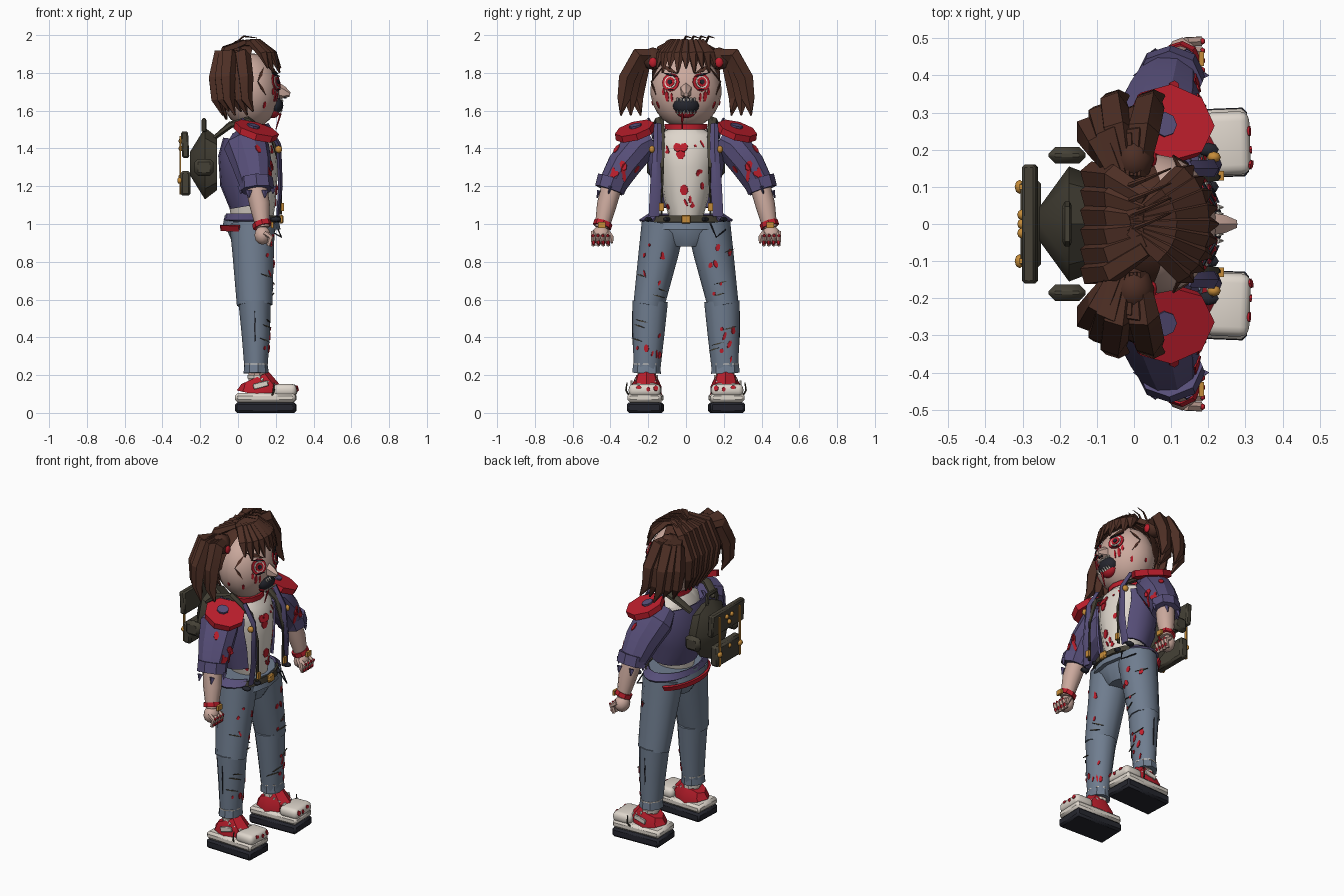
import bpy, bmesh, math, random
from mathutils import Vector, Matrix
from mathutils.bvhtree import BVHTree

random.seed(4)
if "Cube" in bpy.data.objects:
    bpy.data.objects.remove(bpy.data.objects["Cube"])


def material(name, *rgb):
    m = bpy.data.materials.new(name)
    m.use_nodes = True
    m.diffuse_color = (*rgb, 1)
    m.node_tree.nodes["Principled BSDF"].inputs["Base Color"].default_value = (*rgb, 1)
    return m


SKIN = material("pale skin", .60, .40, .34)
HAIR = material("dark brown hair", .075, .028, .018)
RED = material("blood red", .50, .013, .025)
PURPLE = material("purple denim", .095, .077, .19)
JEANS = material("blue grey jeans", .16, .205, .275)
WHITE = material("off white", .73, .67, .60)
OLIVE = material("dark olive canvas", .06, .053, .037)
BLACK = material("black rubber", .018, .019, .027)
GOLD = material("brass", .56, .26, .04)


def finish(bm, name, mat, mirror=False, angle=38):
    bmesh.ops.recalc_face_normals(bm, faces=bm.faces)
    me = bpy.data.meshes.new(name)
    bm.to_mesh(me)
    bm.free()
    me.materials.append(mat)
    me.shade_smooth()
    me.set_sharp_from_angle(angle=math.radians(angle))
    ob = bpy.data.objects.new(name + ("_left" if mirror else ""), me)
    bpy.context.collection.objects.link(ob)
    if mirror:
        me2 = me.copy()
        me2.transform(Matrix.Scale(-1, 4, (0, 1, 0)))
        me2.flip_normals()
        bpy.context.collection.objects.link(bpy.data.objects.new(name + "_right", me2))
    return ob


def tube(name, mat, rings, sides=10, ref=(1, 0, 0), mirror=False, arc=None, thick=.012, angle=38):
    """Loft through rings (x, y, z, a, b); a lies along ref. An arc leaves the ref side open."""
    bm = bmesh.new()
    pts = [Vector(r[:3]) for r in rings]
    loops = []
    for i, r in enumerate(rings):
        t = (pts[min(i + 1, len(pts) - 1)] - pts[max(i - 1, 0)]).normalized()
        u = Vector(ref)
        u = (u - t * u.dot(t)).normalized()
        v = t.cross(u)
        lo, hi, n = (0, math.tau, sides) if arc is None else (arc, math.tau - arc, sides + 1)
        angs = [lo + (hi - lo) * k / sides for k in range(n)]
        loops.append([bm.verts.new(pts[i] + u * r[3] * math.cos(g) + v * r[4] * math.sin(g)) for g in angs])
    for p, q in zip(loops, loops[1:]):
        for k in range(sides):
            j = (k + 1) % len(p)
            bm.faces.new((p[k], p[j], q[j], q[k]))
    if arc is None:
        bm.faces.new(loops[0])
        bm.faces.new(loops[-1])
    else:
        bmesh.ops.recalc_face_normals(bm, faces=bm.faces)
        bmesh.ops.solidify(bm, geom=bm.faces[:], thickness=thick)
    return finish(bm, name, mat, mirror, angle)


def box(name, mat, loc, size, rot=(0, 0, 0), bevel=0, mirror=False, segments=1):
    bm = bmesh.new()
    bmesh.ops.create_cube(bm, size=1)
    bm.transform(Matrix.Diagonal((*size, 1)))
    if bevel:
        bmesh.ops.bevel(bm, geom=bm.edges[:], offset=bevel, segments=segments, profile=.5, affect='EDGES')
    spin = Matrix.Rotation(rot[2], 4, 'Z') @ Matrix.Rotation(rot[1], 4, 'Y') @ Matrix.Rotation(rot[0], 4, 'X')
    bm.transform(Matrix.Translation(loc) @ spin)
    return finish(bm, name, mat, mirror)


def ball(name, mat, loc, size, seg=10, mirror=False):
    bm = bmesh.new()
    bmesh.ops.create_uvsphere(bm, u_segments=seg, v_segments=seg * 2 // 3, radius=1)
    bm.transform(Matrix.Translation(loc) @ Matrix.Diagonal((*size, 1)))
    return finish(bm, name, mat, mirror, 50)


def plates(name, mat, target, spots, lift=.001, n=7, ray=(-1, 0, 0), mirror=False):
    """Thin flat plates (across, z, width, height, spin) laid on a target surface."""
    tree = BVHTree.FromPolygons([v.co for v in target.data.vertices],
                                [p.vertices[:] for p in target.data.polygons])
    bm, d = bmesh.new(), Vector(ray)
    for c, z, w, h, s in spots:
        start = (Vector((0, c, z)) if d.x else Vector((c, 0, z))) - d
        hit, nor, _, _ = tree.ray_cast(start, d)
        if hit:
            m = Matrix.Translation(hit + nor * lift) @ nor.to_track_quat('Z', 'Y').to_matrix().to_4x4()
            m = m @ Matrix.Rotation(s, 4, 'Z') @ Matrix.Diagonal((w, h, 1, 1))
            bmesh.ops.create_cone(bm, cap_ends=True, segments=n, radius1=.5, radius2=.5, depth=.006, matrix=m)
    return finish(bm, name, mat, mirror)


def scatter(count, c0, c1, z0, z1, size=.03):
    return [(random.uniform(c0, c1), random.uniform(z0, z1), random.uniform(.3, .9) * size,
             random.uniform(.5, 1.5) * size, random.uniform(-.5, .5)) for _ in range(count)]


# Shoes and ankles
box("sole", BLACK, (.147, .215, .028), (.32, .185, .056), (0, 0, .04), .012, True)
box("midsole", WHITE, (.147, .215, .08), (.32, .18, .048), (0, 0, .04), .014, True)
toe = box("toe_cap", WHITE, (.25, .217, .12), (.125, .17, .065), (0, 0, .04), .026, True, 3)
plates("toe_blood", RED, toe, [(.16, .13, .025, .03, 0), (.2, .125, .02, .025, 0), (.25, .135, .028, .02, 0)], mirror=True)
tube("shoe_upper", RED, [(.1, .21, .095, .11, .082), (.11, .21, .14, .11, .08), (.09, .21, .185, .08, .06)], 8, mirror=True)
for i in range(3):
    box(f"lace_{i}", WHITE, (.135 + .03 * i, .212, .176 - .014 * i), (.015, .12 - .01 * i, .018), (0, .45, .15), .004, True)
box("shoe_side_panel", WHITE, (.12, .289, .148), (.08, .012, .03), (0, -.25, 0), .003, True)
tube("ankle", SKIN, [(.1, .207, .15, .045, .05), (.1, .207, .26, .045, .052)], mirror=True)
tube("ankle_wrap", WHITE, [(.1, .207, .182, .05, .062), (.1, .207, .2, .05, .062)], mirror=True)
tube("shoe_hook", OLIVE, [(.18, .3, .09, .005, .005), (.19, .318, .12, .005, .005), (.19, .312, .16, .003, .003)], 5, mirror=True)

# Jeans
thigh = tube("thigh", JEANS, [(.075, .12, 1.0, .12, .115), (.08, .145, .85, .11, .106), (.088, .197, .57, .094, .082)], 12, mirror=True)
calf = tube("calf", JEANS, [(.088, .19, .59, .086, .094), (.094, .198, .42, .075, .084), (.095, .207, .22, .06, .07)], 12, mirror=True)
tube("jeans_cuff", JEANS, [(.094, .207, .262, .062, .073), (.094, .209, .21, .069, .077)], 9, mirror=True)
tube("jeans_fray", WHITE, [(.094, .207, .262, .065, .076), (.094, .207, .256, .065, .076)], 9, mirror=True)
tube("pelvis", JEANS, [(.07, 0, 1.04, .125, .19), (.07, 0, .97, .13, .2), (.07, 0, .88, .09, .09)], 12)
tube("waistband", JEANS, [(.07, 0, 1.045, .14, .195), (.07, 0, .972, .155, .225)], 12)
tube("red_shirt_tail", RED, [(.055, 0, .995, .14, .235), (.055, 0, .965, .135, .215)], 10, arc=1.9)
for s in (1, -1):
    for part, z0, z1, y0, y1 in ((thigh, .6, .9, .12, .24), (calf, .27, .56, .14, .26)):
        if s < 0:
            part = bpy.data.objects[part.name.replace("left", "right")]
        span = sorted((s * y0, s * y1))
        plates(f"{part.name}_blood", RED, part, scatter(6, *span, z0, z1, .032))
        plates(f"{part.name}_tears", OLIVE, part, [(s * random.uniform(y0, y1), random.uniform(z0, z1), .075, .008, .25 * s) for _ in range(3)], n=4)
plates("calf_seam", BLACK, calf, [(.09, .45, .008, .18, 0)], n=4, ray=(0, -1, 0), mirror=True)

# Belt across the front
tube("belt", OLIVE, [(.075, 0, 1.045, .15, .205), (.075, 0, 1.01, .155, .215)], 10, (-1, 0, 0), arc=1.4)
box("belt_buckle", GOLD, (.23, 0, 1.025), (.02, .05, .045), bevel=.005)
for i in range(5):
    ball(f"belt_stud_{i}", BLACK, (.2, -.2 + .1 * i, 1.025), (.03, .02, .014), 8)
tube("belt_chain", BLACK, [(.2, .13, 1.0, .004, .004), (.23, .16, .93, .004, .004), (.16, .21, .97, .004, .004)], 5)

# Torso and shirt
shirt = tube("shirt", WHITE, [(.075, 0, 1.02, .11, .085), (.075, 0, 1.12, .125, .115), (.075, 0, 1.3, .138, .15),
                              (.075, 0, 1.4, .13, .168), (.07, 0, 1.46, .11, .17), (.065, 0, 1.51, .07, .08)], 16)
plates("shirt_blood", RED, shirt, scatter(14, -.1, .1, 1.08, 1.44, .032) + [(-.01, 1.18, .045, .06, 0)])
plates("shirt_heart", RED, shirt, [(-.045, 1.405, .045, .05, .4), (-.012, 1.405, .045, .05, -.4), (-.028, 1.375, .05, .07, 0)], .002)
tube("neck", SKIN, [(.065, 0, 1.47, .065, .07), (.065, 0, 1.57, .06, .065)])
tube("choker", RED, [(.07, 0, 1.5, .085, .11), (.07, 0, 1.53, .085, .115)], 12)

# Jacket
tube("jacket_body", PURPLE, [(.08, 0, 1.1, .125, .165), (.06, 0, 1.22, .155, .185), (.05, 0, 1.36, .155, .21),
                             (.06, 0, 1.44, .14, .2)], 14, arc=.85)
tube("jacket_hem", PURPLE, [(.072, 0, 1.055, .135, .2), (.072, 0, 1.022, .148, .25)], 14, arc=.8)
tube("lapel", PURPLE, [(.15, .15, 1.53, .012, .02), (.215, .15, 1.42, .014, .024), (.225, .16, 1.2, .012, .03),
                       (.21, .17, 1.04, .008, .028)], 4, mirror=True)
sleeve = tube("sleeve", PURPLE, [(.045, .18, 1.45, .09, .06), (.045, .25, 1.41, .12, .095), (.075, .33, 1.31, .105, .092),
                                 (.095, .40, 1.19, .08, .075)], 10, mirror=True, angle=30)
tube("sleeve_cuff", PURPLE, [(.095, .385, 1.24, .09, .085), (.1, .405, 1.18, .092, .08)], 8, mirror=True)
for i in range(6):
    g = i * math.tau / 6
    p = Vector((.1 + .085 * math.cos(g), .4 + .07 * math.sin(g), 1.2 - .025 * math.sin(g)))
    tube(f"cuff_tatter_{i}", PURPLE, [(*p, .018, .01), (p.x, p.y + .01, p.z - .04, .003, .003)], 4, mirror=True)
plates("sleeve_blood", RED, sleeve, scatter(8, .26, .4, 1.24, 1.4, .045), mirror=True)
tube("shoulder_guard", RED, [(.09, .264, 1.475, .118, .112), (.1, .274, 1.508, .122, .107)], 8, mirror=True)
tube("shoulder_patch", PURPLE, [(.075, .262, 1.495, .034, .034), (.083, .269, 1.525, .034, .034)], 8, mirror=True)
tube("collar_point", PURPLE, [(.08, .16, 1.46, .05, .02), (.02, .2, 1.56, .006, .006)], 4, mirror=True)
ball("jacket_button", GOLD, (.215, .18, 1.395), (.02, .016, .02), 8, True)
box("chest_buckle", GOLD, (.235, .13, 1.09), (.015, .025, .04), mirror=True)

# Arms and hands
tube("forearm", SKIN, [(.09, .385, 1.23, .058, .056), (.115, .42, 1.1, .054, .052), (.13, .445, .98, .036, .038)], 12, mirror=True)
tube("wristband", RED, [(.123, .437, 1.01, .05, .05), (.13, .445, .985, .052, .05)], 8, mirror=True)
box("wrist_buckle", GOLD, (.182, .445, .995), (.014, .04, .03), mirror=True)
ball("palm", SKIN, (.13, .45, .94), (.045, .052, .05), 10, True)
for i in range(4):
    y = .412 + .026 * i
    tube(f"finger_{i}", SKIN, [(.14, y, .955, .015, .014), (.175, y + .002, .93, .016, .014), (.16, y, .885, .011, .011)], 6, mirror=True)
    ball(f"fingernail_{i}", RED, (.175, y, .902), (.009, .01, .013), 6, True)
    ball(f"bloody_knuckle_{i}", RED, (.185, y + .002, .938), (.007, .009, .009), 6, True)
tube("thumb", SKIN, [(.13, .415, .96, .016, .014), (.16, .395, .93, .013, .013), (.17, .393, .9, .008, .008)], 6, mirror=True)

# Backpack
tube("backpack", OLIVE, [(-.255, 0, 1.32, .06, .045), (-.175, 0, 1.32, .19, .155), (-.11, 0, 1.32, .14, .13)], 8, (0, 0, 1))
box("backpack_flap", OLIVE, (-.28, 0, 1.42), (.038, .32, .14), (0, -.05, 0), .008)
box("backpack_pocket", OLIVE, (-.278, 0, 1.215), (.055, .24, .13), (0, 0, 0), .012)
box("side_pocket", OLIVE, (-.18, .185, 1.3), (.1, .045, .09), (0, 0, 0), .018, True)
tube("backpack_handle", OLIVE, [(-.18, -.05, 1.49, .012, .012), (-.18, -.04, 1.55, .012, .015), (-.18, .04, 1.55, .012, .015), (-.18, .05, 1.49, .012, .012)], 6)
tube("shoulder_strap", OLIVE, [(-.12, .12, 1.46, .012, .03), (-.04, .15, 1.525, .018, .03), (.05, .14, 1.55, .02, .026),
                               (.18, .13, 1.46, .012, .02), (.225, .125, 1.3, .006, .01), (.225, .13, 1.05, .006, .01)], 6, (0, 0, 1), True)
box("brass_strap", GOLD, (-.305, .1, 1.31), (.008, .014, .31), mirror=True)
ball("strap_buckle", GOLD, (-.308, .1, 1.23), (.014, .02, .018), 8, True)
for i, (y, z) in enumerate(((.025, 1.44), (-.025, 1.44), (0, 1.4), (0, 1.25))):
    ball(f"flap_stud_{i}", GOLD, (-.303, y, z), (.012, .015, .015), 8)

# Head and face
head = ball("head", SKIN, (.065, 0, 1.705), (.158, .188, .2), 20)
tube("nose", SKIN, [(.195, 0, 1.71, .045, .036), (.24, 0, 1.695, .034, .028), (.275, 0, 1.685, .012, .012)], 6, (0, 0, 1))
box("nostril", BLACK, (.25, .012, 1.668), (.012, .009, .008), mirror=True)
for layer, (tag, mat, size) in enumerate((("eye_rim", RED, .098), ("eye_white", WHITE, .068), ("iris", RED, .052), ("pupil", BLACK, .026))):
    plates(tag, mat, head, [(.08, 1.75, size, size, 0)], .002 + .004 * layer, 12, mirror=True)
plates("eye_lid", BLACK, head, [(.08, 1.786, .09, .012, .25), (.08, 1.712, .06, .008, -.1)], .012, 4, mirror=True)
plates("eyebrow", HAIR, head, [(.085, 1.815, .12, .024, .45)], .008, 4, mirror=True)
plates("tear_of_blood", RED, head, [(.1, 1.675, .02, .06, 0), (.075, 1.67, .012, .05, 0), (.118, 1.7, .016, .04, 0)], mirror=True)
plates("cheek_scar", HAIR, head, [(.12, 1.79, .016, .1, .6), (.125, 1.72, .014, .09, -.6)], n=4, ray=(0, -1, 0), mirror=True)
plates("cheek_blood", RED, head, [(.06, 1.64, .016, .025, 0), (.14, 1.63, .016, .04, 0)], ray=(0, -1, 0), mirror=True)
ball("lips", RED, (.185, 0, 1.612), (.043, .06, .052), 12)
ball("mouth", BLACK, (.195, 0, 1.628), (.045, .07, .05), 12)
for i in range(6):
    y = -.045 + .018 * i
    tube(f"upper_tooth_{i}", WHITE, [(.225, y, 1.665, .007, .008), (.24, y, 1.648, .002, .002)], 5)
    tube(f"lower_tooth_{i}", WHITE, [(.218, y, 1.585, .007, .008), (.235, y, 1.602, .002, .002)], 5)
tube("drool", RED, [(.225, -.02, 1.585, .006, .008), (.2, -.02, 1.5, .003, .003)], 5)

# Hair
bm = bmesh.new()
bmesh.ops.create_uvsphere(bm, u_segments=16, v_segments=12, radius=1)
bm.transform(Matrix.Translation((.04, 0, 1.765)) @ Matrix.Diagonal((.165, .185, .19, 1)))
bmesh.ops.bisect_plane(bm, geom=bm.verts[:] + bm.edges[:] + bm.faces[:], plane_co=(.035, 0, 1.8),
                       plane_no=(.9, 0, -.3), clear_outer=True)
finish(bm, "hair_cap", HAIR)
for i in range(6):
    y = -.125 + .05 * i
    drop = .12 * abs(y)
    tube(f"back_lock_{i}", HAIR, [(.03, y * .5, 1.96, .03, .018), (-.06, y, 1.92, .036, .03), (-.115, y * 1.05, 1.79, .037, .032),
                                  (-.105, y, 1.67, .032, .025), (-.06, y * .7, 1.55 + drop, .006, .006)], 5, (0, 1, 0), angle=20)
for i in range(9):
    g = -.95 + 1.9 * i / 8
    c, s = math.cos(g), math.sin(g)
    tube(f"bang_{i}", HAIR, [(-.01, .02 * s, 1.955, .02, .015), (.03 + .08 * c, .1 * s, 1.96, .03, .022), (.055 + .135 * c, .165 * s, 1.9, .032, .02),
                             (.065 + .16 * c, .19 * s, 1.825 - .025 * (i % 2), .005, .005)], 5, (-s, c, 0), angle=20)
ball("pigtail_root", HAIR, (.0, .175, 1.875), (.058, .065, .06), 8, True)
ball("hair_tie", RED, (.05, .175, 1.855), (.013, .022, .028), 8, True)
for i in range(6):
    dx, dy = -.07 + .032 * i, .035 * (i % 3)
    tube(f"pigtail_lock_{i}", HAIR, [(-.02 + dx * .3, .13, 1.89, .03, .035), (-.04 + dx * .7, .215 + dy * .5, 1.89, .046, .045),
                                     (-.05 + dx, .25 + dy * .9, 1.77, .042, .046), (-.045 + dx, .26 + dy, 1.66, .032, .035),
                                     (-.01 + dx, .24 + dy * 1.5, 1.575 + .02 * (i % 2), .005, .005)], 5, mirror=True, angle=20)
for i in range(4):
    y = -.02 + .04 * i
    tube(f"stray_hair_{i}", HAIR, [(-.02, y, 1.95, .008, .006), (.03, y + .02, 1.994, .006, .005), (.1, y + .05, 1.985, .002, .002)], 4, (0, 1, 0))
